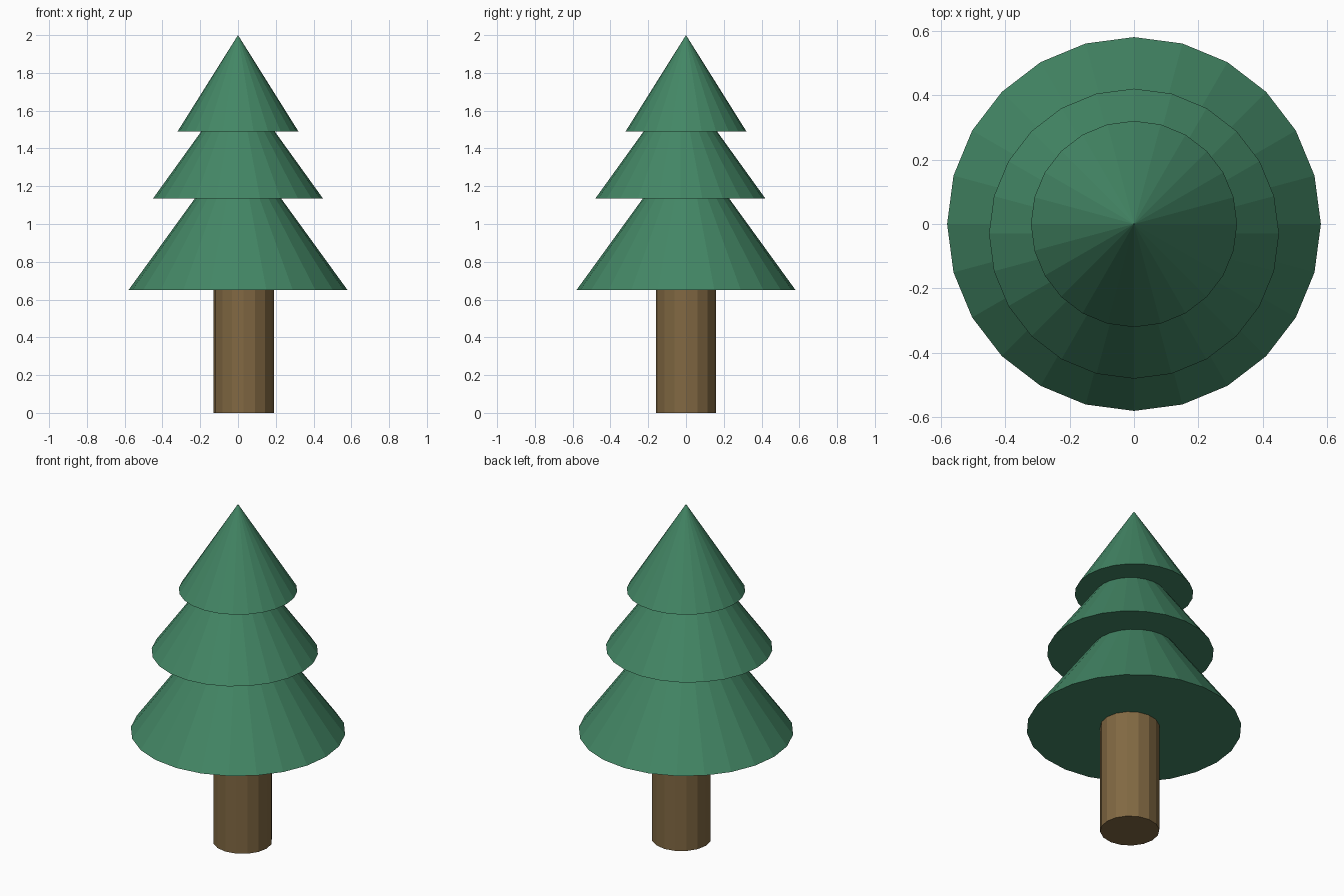
import bpy

if "Cube" in bpy.data.objects:
    bpy.data.objects.remove(bpy.data.objects["Cube"])


def material(name, color):
    mat = bpy.data.materials.new(name)
    mat.diffuse_color = (*color, 1)
    mat.use_nodes = True
    mat.node_tree.nodes["Principled BSDF"].inputs["Base Color"].default_value = mat.diffuse_color
    return mat


def tapered(name, center, sides, r_bottom, r_top, z0, z1, mat):
    """Flat-faced cone or cylinder standing between z0 and z1."""
    bpy.ops.mesh.primitive_cone_add(
        vertices=sides, radius1=r_bottom, radius2=r_top, depth=z1 - z0,
        location=(center[0], center[1], (z0 + z1) / 2))
    obj = bpy.context.object
    obj.name = name
    obj.data.materials.append(mat)
    return obj


bark = material("bark", (0.22, 0.14, 0.055))
needles = material("needles", (0.056, 0.24, 0.13))

# Trunk, slightly off centre
tapered("trunk", (0.03, 0), 16, 0.16, 0.16, 0, 0.70, bark)

# Three stacked foliage cones: name, centre, radius, base z, tip z
for name, center, radius, z0, z1 in (
        ("lower_foliage", (0, 0), 0.58, 0.65, 1.45),
        ("middle_foliage", (0, -0.03), 0.45, 1.135, 1.76),
        ("upper_foliage", (0, 0), 0.32, 1.49, 2.0)):
    tapered(name, center, 24, radius, 0, z0, z1, needles)
